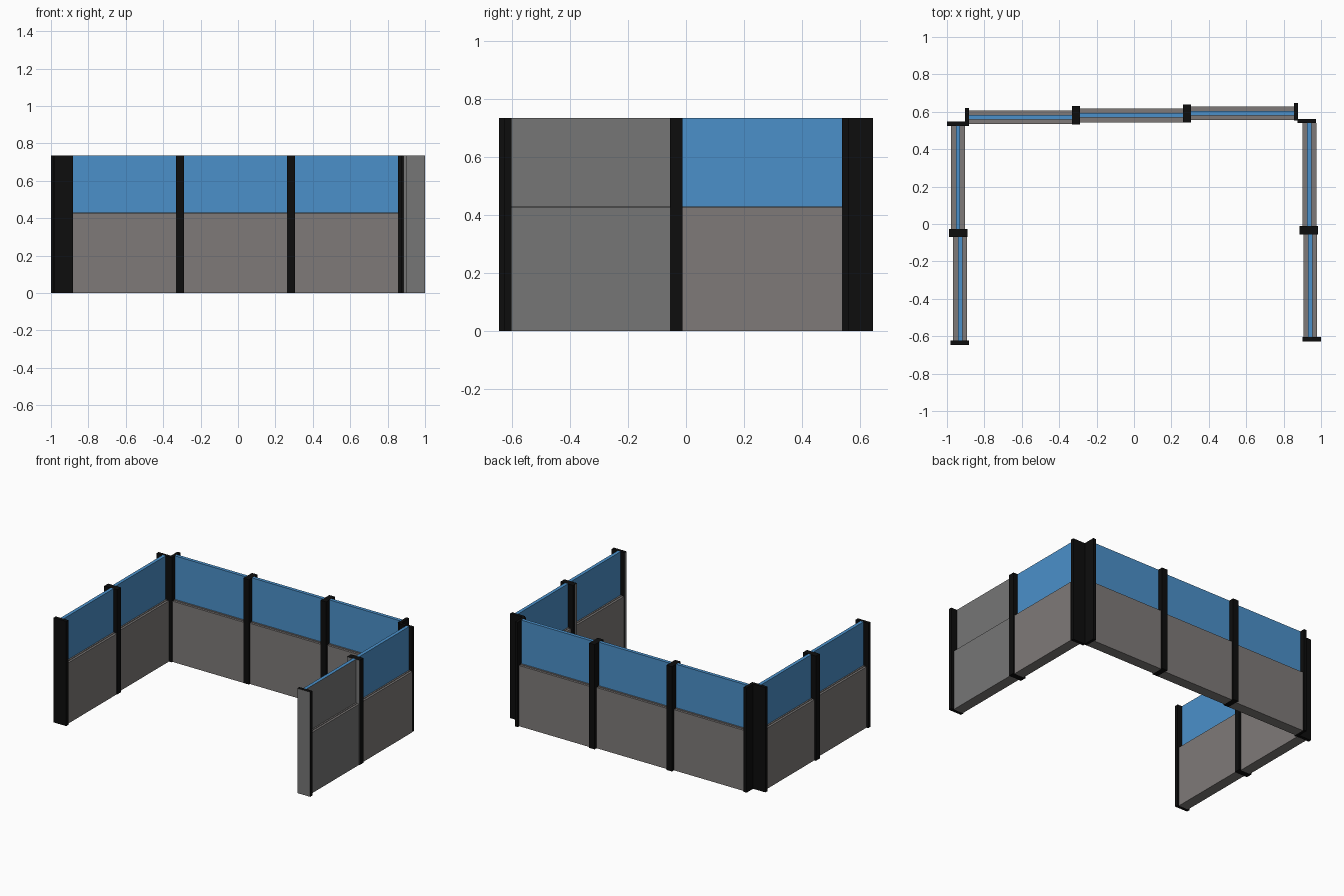
import bpy, bmesh
from mathutils import Vector

if "Cube" in bpy.data.objects:
    bpy.data.objects.remove(bpy.data.objects["Cube"])

def material(name, rgb):
    m = bpy.data.materials.new(name)
    m.diffuse_color = (*rgb, 1)
    m.use_nodes = True
    m.node_tree.nodes["Principled BSDF"].inputs["Base Color"].default_value = m.diffuse_color
    return m

BLUE = material("blue_glazing", (0.07, 0.28, 0.59))
BROWN = material("warm_grey_fabric", (0.21, 0.195, 0.19))
BLACK = material("black_post", (0.004, 0.004, 0.004))
GREY = material("plain_grey", (0.18, 0.18, 0.18))
TOP, SPLIT = 0.735, 0.43

def box(name, x, y, z, mat, plain=()):
    """Box from ranges; faces whose normals are in 'plain' are left grey."""
    bm = bmesh.new()
    bmesh.ops.create_cube(bm, size=1)
    for v in bm.verts:
        v.co = Vector([r[0] + (c + 0.5) * (r[1] - r[0]) for c, r in zip(v.co, (x, y, z))])
    bm.normal_update()
    for f in bm.faces:
        f.material_index = int(any(f.normal.dot(Vector(n)) > 0.9 for n in plain))
    me = bpy.data.meshes.new(name)
    bm.to_mesh(me)
    bm.free()
    me.materials.append(mat)
    me.materials.append(GREY)
    ob = bpy.data.objects.new(name, me)
    bpy.context.collection.objects.link(ob)

def panel(name, along, a, b, centre, plain=()):
    """Thick fabric base, narrow cap, and thin glazing on top."""
    for part, half, z, mat in (("base", 0.037, (0, SPLIT - 0.004), BROWN),
                               ("cap", 0.022, (SPLIT - 0.004, SPLIT), BROWN),
                               ("glazing", 0.012, (SPLIT, TOP), BLUE)):
        run, width = (a, b), (centre - half, centre + half)
        x, y = (run, width) if along == "x" else (width, run)
        box(f"{name}_{part}", x, y, z, mat, plain)

def post(name, x, y, plain=()):
    box(name, x, y, (0, TOP), BLACK, plain)

# Back wall, slightly stepped
panel("back_left_panel", "x", -0.882, -0.332, 0.571)
panel("back_middle_panel", "x", -0.289, 0.262, 0.581)
panel("back_right_panel", "x", 0.305, 0.856, 0.592)
post("back_left_post", (-0.904, -0.882), (0.525, 0.62))
post("back_joint_post_1", (-0.332, -0.289), (0.533, 0.63))
post("back_joint_post_2", (0.262, 0.305), (0.543, 0.64))
post("back_right_post", (0.855, 0.877), (0.553, 0.646))

# Left wall
panel("left_rear_panel", "y", -0.027, 0.525, -0.941)
panel("left_front_panel", "y", -0.622, -0.07, -0.930)
post("left_rear_post", (-1.0, -0.89), (0.524, 0.547))
post("left_joint_post", (-0.99, -0.89), (-0.07, -0.027))
post("left_front_post", (-0.98, -0.882), (-0.646, -0.622))

# Right wall; its front bay has a plain outer side and plain end
panel("right_rear_panel", "y", -0.012, 0.54, 0.938)
panel("right_front_panel", "y", -0.604, -0.055, 0.942, [(1, 0, 0)])
post("right_rear_post", (0.873, 0.972), (0.54, 0.562))
post("right_joint_post_rear", (0.886, 0.984), (-0.034, -0.012))
post("right_joint_post_front", (0.886, 0.984), (-0.056, -0.034), [(-1, 0, 0), (0, -1, 0)])
post("right_front_post", (0.9, 1.0), (-0.628, -0.604), [(-1, 0, 0), (0, -1, 0)])
